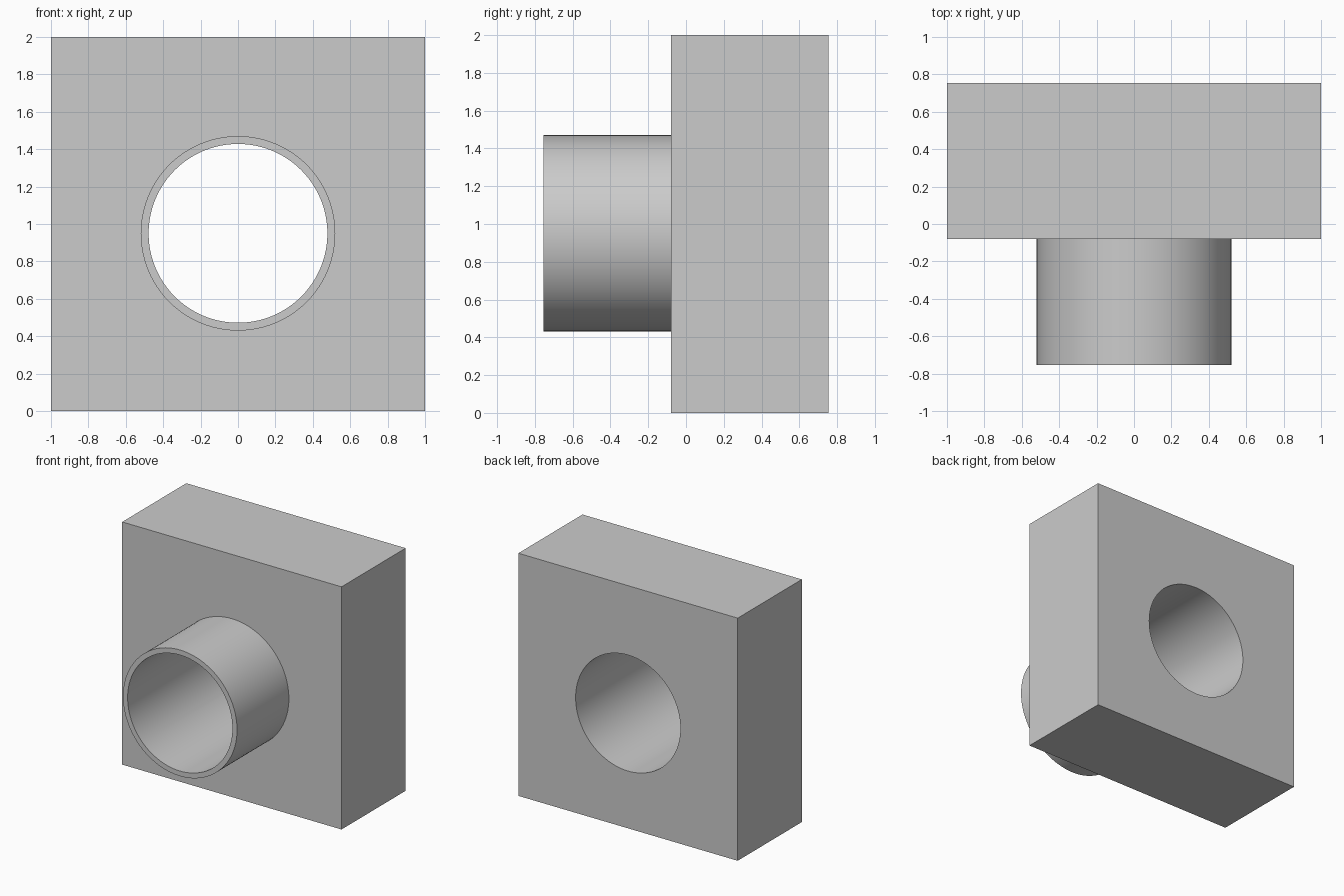
import bpy
import math

old = bpy.data.objects.get("Cube")
if old:
    bpy.data.objects.remove(old, do_unlink=True)

FRONT, FACE, BACK = -0.755, -0.08, 0.755   # collar end, block front, block back
AXIS_Z = 0.95
OUTER, BORE = 0.52, 0.478

# Single plain grey
grey = bpy.data.materials.new("plain grey")
grey.use_nodes = True
colour = (0.6, 0.6, 0.6, 1)
grey.diffuse_color = colour
grey.node_tree.nodes["Principled BSDF"].inputs["Base Color"].default_value = colour


def rod(name, radius, y0, y1):
    """Round bar along y on the bore axis."""
    bpy.ops.mesh.primitive_cylinder_add(
        vertices=96, radius=radius, depth=y1 - y0,
        location=(0, (y0 + y1) / 2, AXIS_Z), rotation=(math.pi / 2, 0, 0))
    bar = bpy.context.object
    bar.name = name
    bar.data.materials.append(grey)
    return bar


def combine(target, tool, operation):
    """Apply a boolean and discard the tool."""
    tool.hide_render = True
    mod = target.modifiers.new(operation.lower(), "BOOLEAN")
    mod.operation, mod.solver, mod.object = operation, "EXACT", tool
    bpy.ops.object.select_all(action="DESELECT")
    target.select_set(True)
    bpy.context.view_layer.objects.active = target
    bpy.ops.object.modifier_apply(modifier=mod.name)
    bpy.data.objects.remove(tool, do_unlink=True)


# Square block
bpy.ops.mesh.primitive_cube_add(size=1, location=(0, (FACE + BACK) / 2, 1))
block = bpy.context.object
block.name = "block_with_collar"
block.scale = (2, BACK - FACE, 2)
bpy.ops.object.transform_apply(location=True, rotation=True, scale=True)
block.data.materials.append(grey)

# Projecting collar, then the bore through everything
combine(block, rod("collar", OUTER, FRONT, FACE + 0.2), "UNION")
combine(block, rod("bore_cutter", BORE, FRONT - 0.2, BACK + 0.2), "DIFFERENCE")

bpy.ops.object.shade_smooth_by_angle(angle=math.radians(30))
